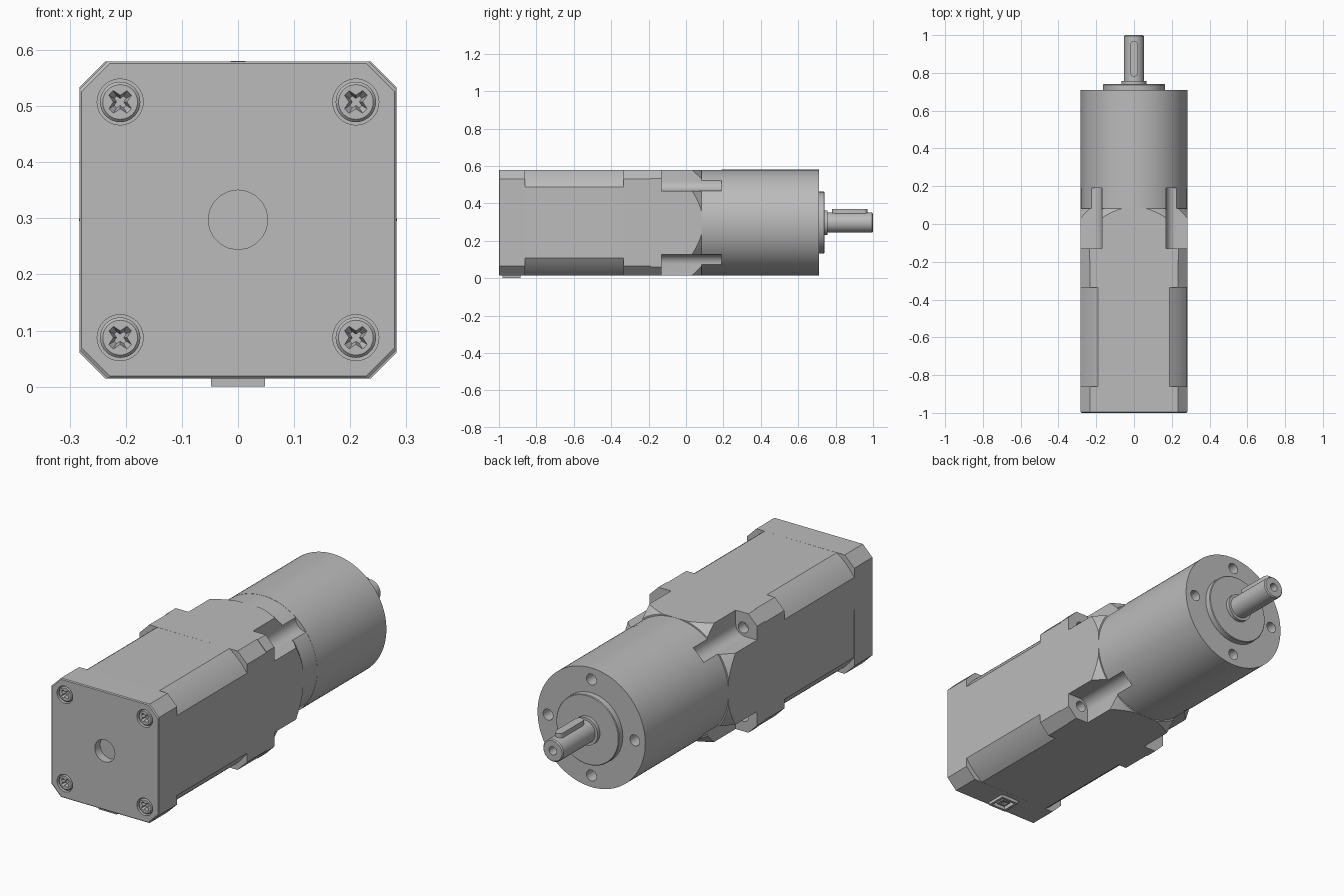
import bpy, bmesh
from math import sin, cos, pi, radians
from mathutils import Vector

if "Cube" in bpy.data.objects:
    bpy.data.objects.remove(bpy.data.objects["Cube"], do_unlink=True)

AXIS = 0.2975    # height of the shaft axis
HALF = 0.2825    # half width of the square body

metal = bpy.data.materials.new("grey_metal")
metal.use_nodes = True
GREY = (0.5, 0.5, 0.5, 1)
metal.diffuse_color = GREY
metal.node_tree.nodes["Principled BSDF"].inputs["Base Color"].default_value = GREY


def loft(name, rings):
    """Solid skinned through rings of (profile, y); profiles are (x, z) about the axis."""
    bm = bmesh.new()
    loops = [[bm.verts.new((x, y, z + AXIS)) for x, z in prof] for prof, y in rings]
    n = len(loops[0])
    for a, b in zip(loops, loops[1:]):
        for i in range(n):
            bm.faces.new((a[i], a[(i + 1) % n], b[(i + 1) % n], b[i]))
    bm.faces.new(loops[0])
    bm.faces.new(loops[-1])
    bmesh.ops.recalc_face_normals(bm, faces=bm.faces)
    mesh = bpy.data.meshes.new(name)
    bm.to_mesh(mesh)
    bm.free()
    mesh.materials.append(metal)
    ob = bpy.data.objects.new(name, mesh)
    bpy.context.collection.objects.link(ob)
    return ob


def circle(r, cx=0, cz=0, n=32):
    return [(cx + r * cos(2 * pi * i / n), cz + r * sin(2 * pi * i / n)) for i in range(n)]


def rod(name, y0, y1, r, cx=0, cz=0, n=32, bevel=0):
    """Cylinder along y, optionally bevelled at its far end."""
    rings = [(circle(r, cx, cz, n), y0)]
    if bevel:
        rings += [(circle(r, cx, cz, n), y1 - bevel), (circle(r - bevel, cx, cz, n), y1)]
    else:
        rings.append((circle(r, cx, cz, n), y1))
    return loft(name, rings)


def box(name, x0, x1, y0, y1, z0, z1):
    prof = [(x0, z0 - AXIS), (x1, z0 - AXIS), (x1, z1 - AXIS), (x0, z1 - AXIS)]
    return loft(name, [(prof, y0), (prof, y1)])


def octagon(h, c):
    """Square of half width h with corners cut by c."""
    k = h - c
    return [(h, -k), (h, k), (k, h), (-k, h), (-h, k), (-h, -k), (-k, -h), (k, -h)]


def combine(ob, others, operation='DIFFERENCE'):
    """Apply booleans to ob and remove the cutters."""
    for other in others:
        mod = ob.modifiers.new("bool", 'BOOLEAN')
        mod.operation, mod.solver, mod.object = operation, 'EXACT', other
        bpy.context.view_layer.objects.active = ob
        bpy.ops.object.modifier_apply(modifier=mod.name)
        bpy.data.objects.remove(other, do_unlink=True)


CORNERS = [(sx, sz) for sx in (1, -1) for sz in (1, -1)]
SCREW = 0.21     # screw offset from the axis

# Motor end cap with bore, counterbores and connector opening
cap = loft("motor_end_cap", [(octagon(HALF - 0.004, 0.05), -1), (octagon(HALF, 0.05), -0.996),
                             (octagon(HALF, 0.05), -0.86)])
cutters = [rod("cut", -1.1, -0.96, 0.053, n=20)]
cutters += [rod("cut", -1.1, -0.975, 0.041, sx * SCREW, sz * SCREW) for sx, sz in CORNERS]
cutters.append(box("cut", -0.042, 0.042, -0.974, -0.891, -0.1, 0.04))
combine(cap, cutters)

# Cross-head screws
ARM, W = 0.024, 0.006
cross = []
for q in range(4):
    for u, v in ((ARM, -W), (ARM, W), (W * 1.5, W * 1.5)):
        a = radians(45 + 90 * q)
        cross.append((u * cos(a) - v * sin(a), u * sin(a) + v * cos(a)))
for i, (sx, sz) in enumerate(CORNERS):
    cx, cz = sx * SCREW, sz * SCREW
    head = loft(f"cap_screw_{i + 1}", [(circle(0.031, cx, cz), -0.997), (circle(0.036, cx, cz), -0.992),
                                       (circle(0.036, cx, cz), -0.97)])
    slot = loft("cut", [([(cx + x * s, cz + z * s) for x, z in cross], y)
                        for s, y in ((1.05, -1.001), (0.5, -0.978))])
    combine(head, [slot])

# Laminated stator with rounded corners, and the rear motor cap
arc = [radians(34 + 22.2 * i / 8) for i in range(9)]
stator_profile = [(0.34 * cos(a + q * pi / 2), 0.34 * sin(a + q * pi / 2))
                  for q in range(4) for a in arc]
loft("stator", [(stator_profile, -0.861), (stator_profile, -0.334)])
rear = octagon(HALF, 0.05)
loft("motor_rear_cap", [(rear, -0.335), (rear, -0.19)])

# Gearbox flange: square block trimmed by a cone, merged with a round neck
flange = octagon(HALF, 0.046)
housing = loft("gearbox_flange", [(flange, -0.19), (flange, 0.083)])
cone = loft("cut", [(circle(0.595, n=96), -0.3), (circle(0.289, n=96), 0.083)])
combine(housing, [cone], 'INTERSECT')
combine(housing, [rod("neck", -0.05, 0.19, 0.2822, n=96)], 'UNION')

# Screw pockets in the flange corners with a hole in each floor
pocket = [(0.22 + 0.05 * cos(radians(a)), 0.22 + 0.05 * sin(radians(a))) for a in range(270, 179, -15)]
pocket += [(0.17, 0.4), (0.4, 0.4), (0.4, 0.17)]
cutters = []
for sx, sz in CORNERS:
    prof = [(sx * x, sz * z) for x, z in pocket]
    cutters.append(loft("cut", [(prof, -0.13), (prof, 0.25)]))
    cutters.append(rod("cut", -0.18, -0.1, 0.026, sx * SCREW, sz * SCREW, 24))
combine(housing, cutters)

# Gearbox barrel with four tapped mounting holes
barrel = rod("gearbox_barrel", 0.19, 0.71, 0.283, n=96)
combine(barrel, [rod("cut", 0.62, 0.8, 0.026, 0.228 * cos(q * pi / 2), 0.228 * sin(q * pi / 2), 24)
                 for q in range(4)])

# Pilot boss, collar and output shaft with centre hole
rod("pilot_boss", 0.70, 0.74, 0.165, n=64, bevel=0.003)
rod("shaft_collar", 0.73, 0.757, 0.066)
shaft = rod("output_shaft", 0.73, 1.0, 0.053, n=40, bevel=0.005)
combine(shaft, [rod("cut", 0.95, 1.1, 0.02, n=20)])

# Round-ended shaft key
R = 0.02
mesh = bpy.data.meshes.new("shaft_key")
bm = bmesh.new()
outline = [(R * cos(i * pi / 8), (0.95 if i <= 8 else 0.8) + R * sin(i * pi / 8)) for i in range(9)]
outline += [(-x, 1.75 - y) for x, y in outline]
base = bm.faces.new([bm.verts.new((x, y, AXIS + 0.02)) for x, y in outline])
top = bmesh.ops.extrude_face_region(bm, geom=[base])["geom"]
bmesh.ops.translate(bm, verts=[v for v in top if isinstance(v, bmesh.types.BMVert)],
                    vec=Vector((0, 0, 0.052)))
bmesh.ops.recalc_face_normals(bm, faces=bm.faces)
bm.to_mesh(mesh)
bm.free()
mesh.materials.append(metal)
bpy.context.collection.objects.link(bpy.data.objects.new("shaft_key", mesh))

# Connector socket under the motor, with centre block and pins
socket = box("connector_shell", -0.048, 0.048, -0.98, -0.885, 0, 0.045)
combine(socket, [box("cut", -0.036, 0.036, -0.968, -0.897, -0.1, 0.035)])
block = box("connector_block", -0.022, 0.022, -0.954, -0.911, 0.006, 0.04)
combine(block, [box("cut", -0.014, 0.014, -0.946, -0.919, -0.1, 0.025)])
for i, (sx, sy) in enumerate(CORNERS):
    x, y = sx * 0.007, -0.9325 + sy * 0.007
    box(f"connector_pin_{i + 1}", x - 0.003, x + 0.003, y - 0.003, y + 0.003, 0.008, 0.03)

# Smooth the round faces, keep the hard edges
bpy.ops.object.select_all(action='DESELECT')
for ob in bpy.context.collection.objects:
    if ob.type == 'MESH' and ob.data.materials and ob.data.materials[0] == metal:
        ob.select_set(True)
        bpy.context.view_layer.objects.active = ob
bpy.ops.object.shade_smooth_by_angle(angle=radians(25))
